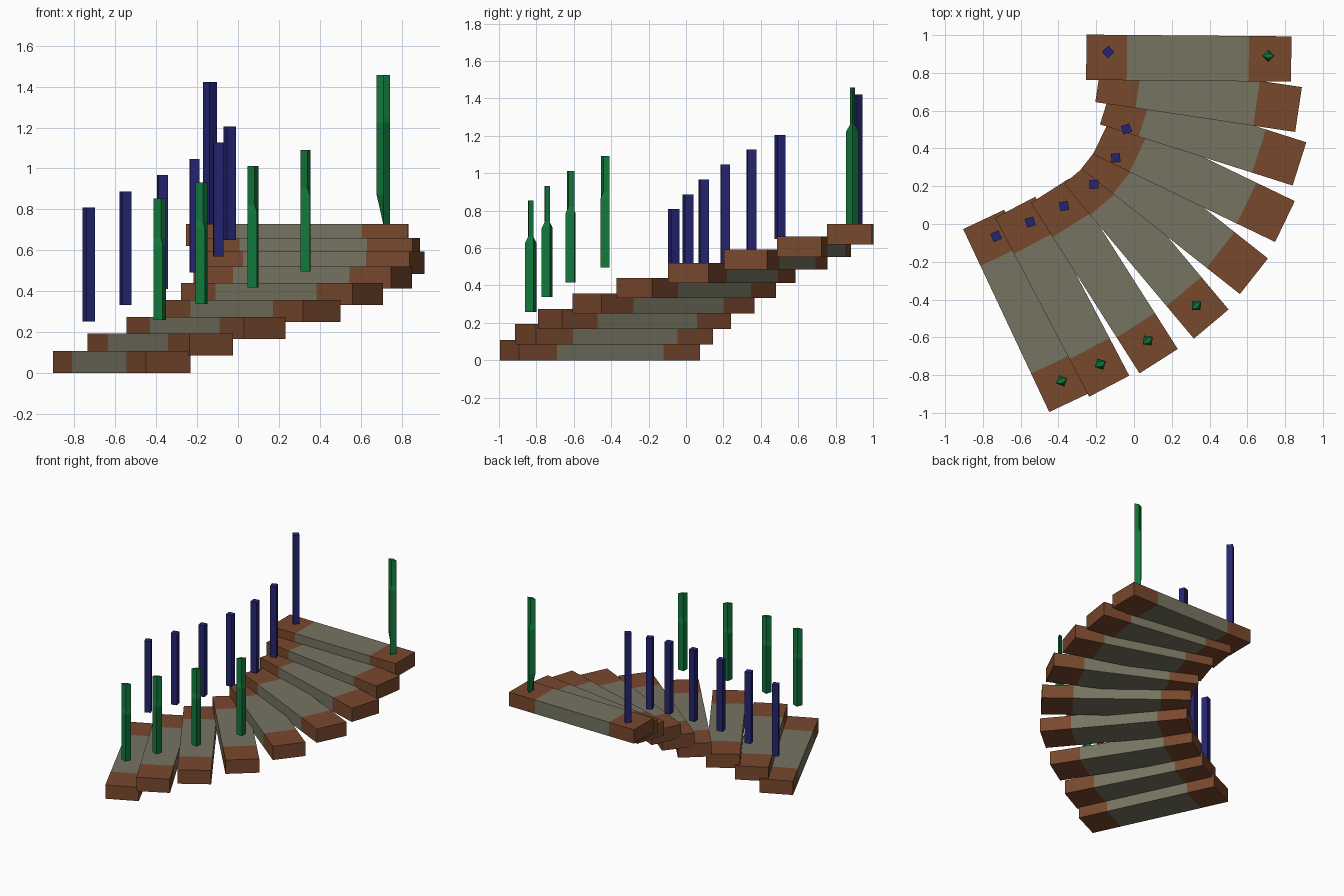
import bpy, bmesh
from math import radians
from mathutils import Matrix, Vector

cube = bpy.data.objects.get("Cube")
if cube:
    bpy.data.objects.remove(cube, do_unlink=True)


def material(name, rgb):
    m = bpy.data.materials.new(name)
    m.use_nodes = True
    m.diffuse_color = (*rgb, 1)
    m.node_tree.nodes["Principled BSDF"].inputs["Base Color"].default_value = (*rgb, 1)
    return m


BROWN = material("brown wood", (0.19, 0.065, 0.027))
STONE = material("grey stone", (0.18, 0.175, 0.12))
BLUE = material("dark blue", (0.018, 0.018, 0.165))
GREEN = material("green", (0.006, 0.19, 0.045))


def finish(name, bm, place, angle, mats):
    bmesh.ops.recalc_face_normals(bm, faces=bm.faces)
    mesh = bpy.data.meshes.new(name)
    bm.to_mesh(mesh)
    bm.free()
    for m in mats:
        mesh.materials.append(m)
    ob = bpy.data.objects.new(name, mesh)
    ob.location = place
    ob.rotation_euler.z = radians(angle)
    bpy.context.collection.objects.link(ob)
    return ob


def step(name, x, y, z, angle, length=1.07, width=0.24, height=0.108):
    """Plank along local x, with brown end caps and a stone middle."""
    bm = bmesh.new()
    bmesh.ops.create_cube(bm, size=1)
    bmesh.ops.scale(bm, vec=(length, width, height), verts=bm.verts)
    cuts = (-length / 2 + 0.215, length / 2 - 0.225)
    for cut in cuts:
        bmesh.ops.bisect_plane(bm, geom=bm.verts[:] + bm.edges[:] + bm.faces[:],
                               plane_co=(cut, 0, 0), plane_no=(1, 0, 0))
    for f in bm.faces:
        f.material_index = int(cuts[0] < f.calc_center_median().x < cuts[1])
    return finish(name, bm, (x, y, z + height / 2), angle, [BROWN, STONE])


def post(name, x, y, z0, z1, angle, mat, levels, side=0.047):
    """Square post; each level is a height fraction and a squeeze of one diagonal."""
    bm = bmesh.new()
    rings = []
    for t, squeeze in levels:
        ring = []
        for sx, sy in ((-1, -1), (1, -1), (1, 1), (-1, 1)):
            k = side / 2 * (squeeze if sx * sy < 0 else 1)
            ring.append(bm.verts.new((sx * k, sy * k, (z1 - z0) * t)))
        rings.append(ring)
    for a, b in zip(rings, rings[1:]):
        for i in range(4):
            j = (i + 1) % 4
            bm.faces.new((a[i], a[j], b[j], b[i]))
    bm.faces.new(rings[0][::-1])
    bm.faces.new(rings[-1])
    return finish(name, bm, (x, y, z0), angle, [mat])


# Fan of steps, rising as they turn: centre, base height, heading
steps = [
    (-0.568, -0.46, 0.00, -64.8), (-0.38, -0.385, 0.085, -62.3),
    (-0.157, -0.275, 0.167, -57.5), (0.065, -0.12, 0.25, -50),
    (0.215, 0.055, 0.333, -38.3), (0.317, 0.245, 0.412, -25.7),
    (0.366, 0.48, 0.485, -17.6), (0.342, 0.685, 0.553, -8.5),
]
for i, s in enumerate(steps):
    step(f"step_{i + 1}", *s)
step("top_landing", 0.29, 0.878, 0.62, -0.5, length=1.085)

# Inner rail posts
straight = ((0, 1), (1, 1))
inner = [(-0.73, -0.065, 24), (-0.55, 0.01, 16), (-0.37, 0.095, 9),
         (-0.212, 0.21, 3), (-0.097, 0.35, 6), (-0.04, 0.503, 20)]
for i, (x, y, a) in enumerate(inner):
    base = 0.252 + 0.0795 * i
    post(f"inner_post_{i + 1}", x, y, base, base + 0.556, a, BLUE, straight)
post("inner_landing_post", -0.137, 0.91, 0.725, 1.422, 41, BLUE, straight)

# Outer rail posts, squeezed to a thin blade at the top
blade = ((0, 1), (0.62, 1), (0.68, 0.42), (1, 0.42))
outer = [(-0.383, -0.83, -20), (-0.178, -0.742, -17),
         (0.073, -0.617, -8), (0.33, -0.432, -2)]
for i, (x, y, a) in enumerate(outer):
    base = 0.258 + 0.0795 * i
    post(f"outer_post_{i + 1}", x, y, base, base + 0.595, a, GREEN, blade)
end = post("outer_landing_post", 0.711, 0.89, 0.725, 1.457, -45, GREEN,
           ((0, 1), (0.2, 1), (0.68, 1), (0.73, 0.42), (1, 0.42)))
# Foot of the last post tapers in on its right side
end.data.vertices[0].co = Vector((0, 0, 0))
